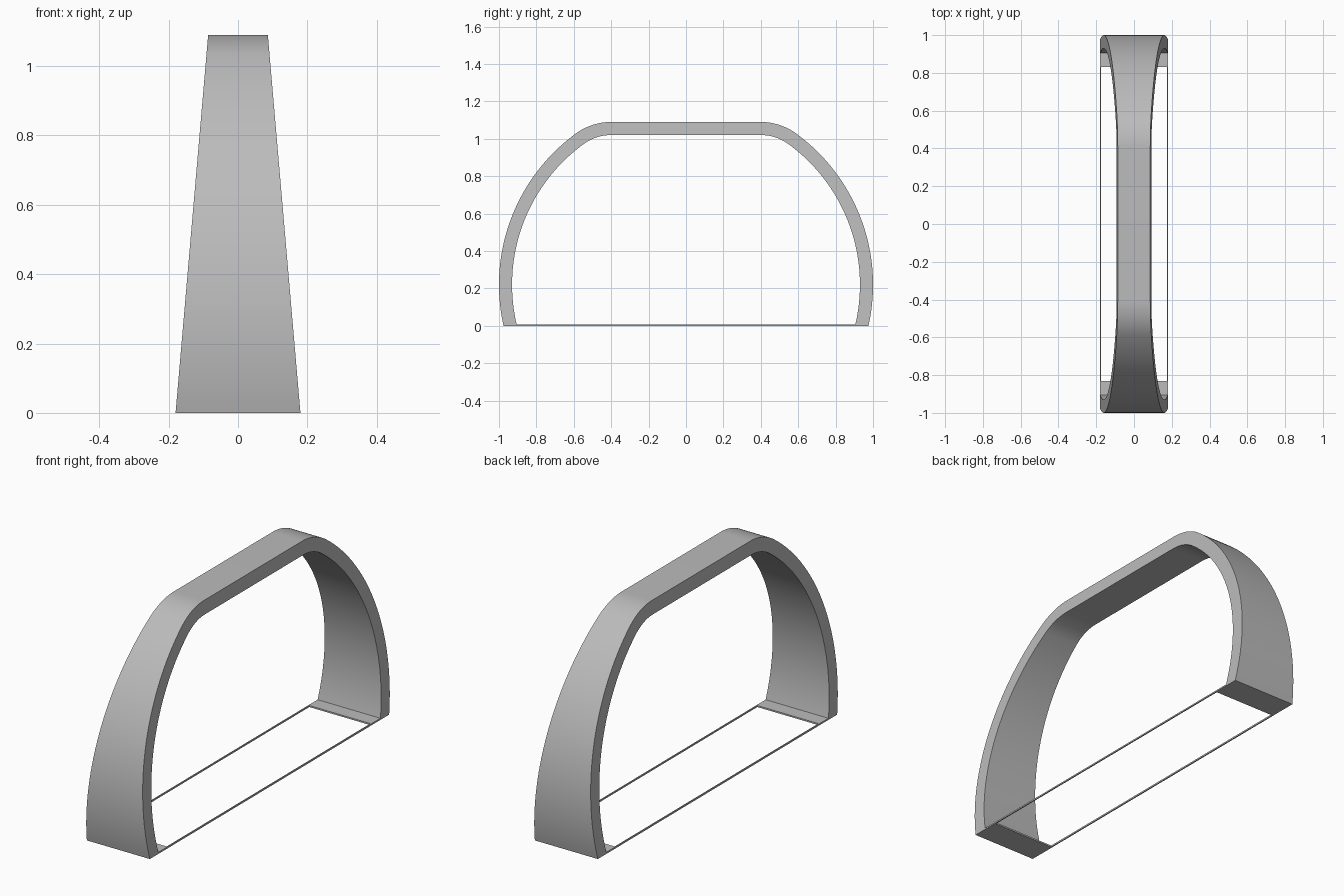
import bpy, bmesh
from math import sin, cos, asin, atan2, radians

cube = bpy.data.objects.get("Cube")
if cube:
    bpy.data.objects.remove(cube)

grey = bpy.data.materials.new("plain grey")
grey.use_nodes = True
colour = (0.5, 0.5, 0.5, 1)
grey.diffuse_color = colour
grey.node_tree.nodes["Principled BSDF"].inputs["Base Color"].default_value = colour

HEIGHT, THICK = 1.09, 0.07
SIDE_Z = 0.22                   # height of the big arc's centre
FILLET_Y, FILLET_R = 0.4, 0.32  # shoulder rounding


def half_width(z):
    return 0.18 + (0.086 - 0.18) * z / HEIGHT


def arc(cy, cz, r, start, end, steps):
    return [(cy + r * cos(start + (end - start) * i / steps),
             cz + r * sin(start + (end - start) * i / steps)) for i in range(steps + 1)]


def arch(inset):
    """Half arc, shoulder and flat top, mirrored, from +y foot to -y foot."""
    r = 1 - inset
    fz = HEIGHT - FILLET_R
    joint = atan2(fz - SIDE_Z, FILLET_Y)
    half = arc(0, SIDE_Z, r, asin(-SIDE_Z / r), joint, 40)
    half += arc(FILLET_Y, fz, FILLET_R - inset, joint, radians(90), 14)[1:]
    return half + [(-y, z) for y, z in reversed(half)]


def finish(bm, name):
    bmesh.ops.recalc_face_normals(bm, faces=bm.faces)
    mesh = bpy.data.meshes.new(name)
    bm.to_mesh(mesh)
    bm.free()
    mesh.materials.append(grey)
    obj = bpy.data.objects.new(name, mesh)
    bpy.context.collection.objects.link(obj)
    return obj


# Tapered arched band
bm = bmesh.new()
rings = []
for outer, inner in zip(arch(0), arch(THICK)):
    rings.append([bm.verts.new((s * half_width(z), y, z))
                  for s, (y, z) in ((-1, outer), (1, outer), (1, inner), (-1, inner))])
for a, b in zip(rings, rings[1:]):
    for i in range(4):
        j = (i + 1) % 4
        bm.faces.new((a[i], a[j], b[j], b[i]))
bm.faces.new(rings[0])
bm.faces.new(rings[-1])
band = finish(bm, "arched_band")
bpy.ops.object.select_all(action="DESELECT")
band.select_set(True)
bpy.context.view_layer.objects.active = band
bpy.ops.object.shade_smooth_by_angle(angle=radians(30))

# Thin floor frame: two ledges joined by two slender rails
bm = bmesh.new()
loops = []
for x, y, z in ((0.18, 0.905, 0), (0.174, 0.83, 0), (0.174, 0.83, 0.008), (0.1793, 0.905, 0.008)):
    loops.append([bm.verts.new((sx * x, sy * y, z))
                  for sx, sy in ((1, 1), (-1, 1), (-1, -1), (1, -1))])
for a, b in zip(loops, loops[1:] + loops[:1]):
    for i in range(4):
        j = (i + 1) % 4
        bm.faces.new((a[i], a[j], b[j], b[i]))
finish(bm, "floor_frame")
